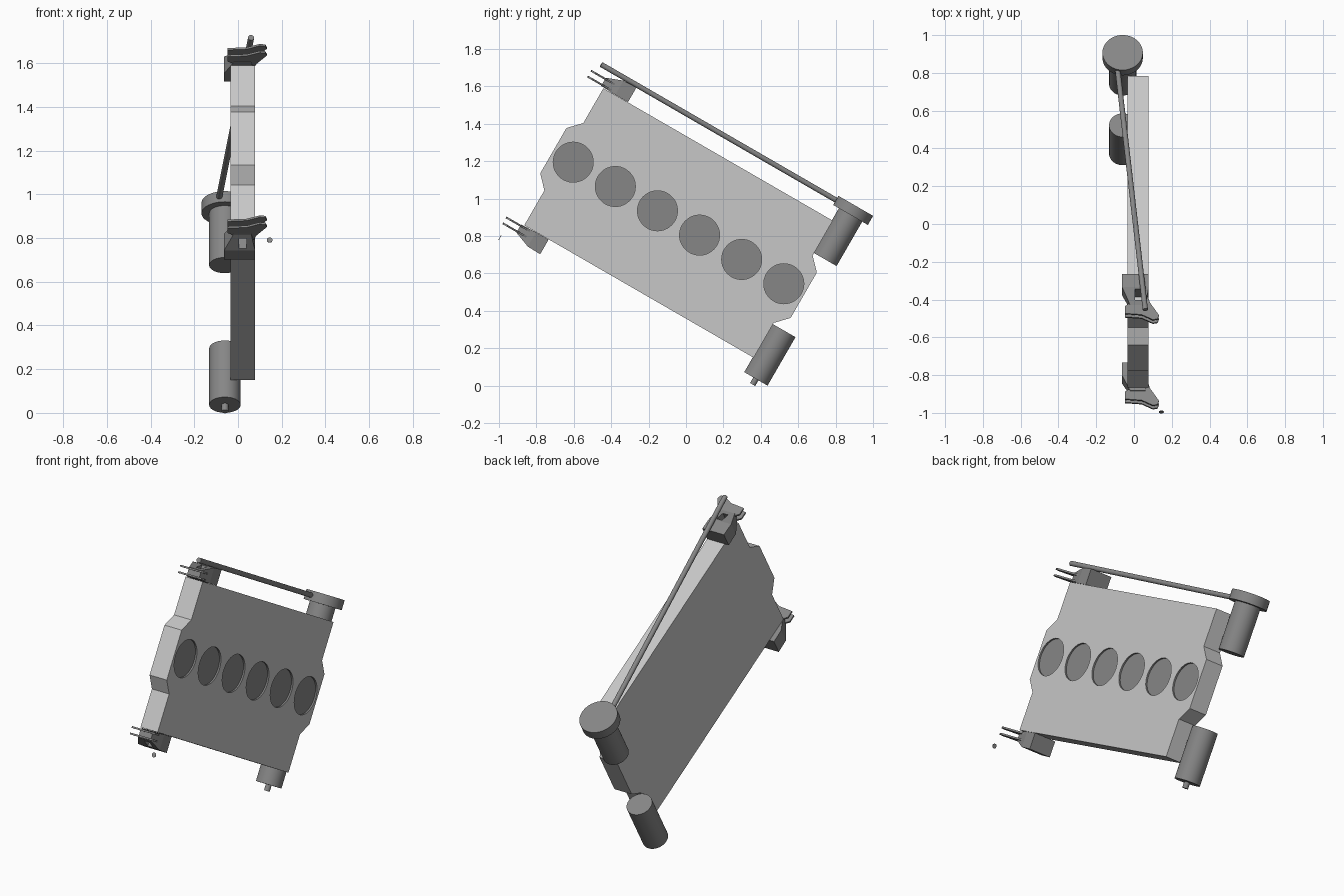
import bpy, bmesh, math
from mathutils import Matrix, Vector

if "Cube" in bpy.data.objects:
    bpy.data.objects.remove(bpy.data.objects["Cube"], do_unlink=True)

# Everything is made in an upright local frame, then tilted into place
TILT = Matrix.Translation((0, -0.04, 0.87)) @ Matrix.Rotation(math.radians(-30), 4, "X")


def material(name, value):
    mat = bpy.data.materials.new(name)
    mat.use_nodes = True
    colour = (value, value, value, 1)
    mat.diffuse_color = colour
    mat.node_tree.nodes["Principled BSDF"].inputs["Base Color"].default_value = colour
    return mat


LIGHT = material("light_grey", 0.57)
DARK = material("dark_grey", 0.24)


def finish(name, bm, mats, index=0, smooth=False):
    bmesh.ops.recalc_face_normals(bm, faces=bm.faces[:])
    mesh = bpy.data.meshes.new(name)
    for face in bm.faces:
        face.material_index = index
    bm.to_mesh(mesh)
    bm.free()
    for mat in mats:
        mesh.materials.append(mat)
    obj = bpy.data.objects.new(name, mesh)
    bpy.context.collection.objects.link(obj)
    obj.matrix_world = TILT
    if smooth:
        activate(obj)
        bpy.ops.object.shade_smooth_by_angle(angle=math.radians(35))
    return obj


def activate(obj):
    bpy.ops.object.select_all(action="DESELECT")
    bpy.context.view_layer.objects.active = obj
    obj.select_set(True)


def prism(name, points, depth, mats, index=0):
    """Extrude an outline of 3D points along a vector."""
    bm = bmesh.new()
    face = bm.faces.new([bm.verts.new(p) for p in points])
    grown = bmesh.ops.extrude_face_region(bm, geom=[face])["geom"]
    moved = [g for g in grown if isinstance(g, bmesh.types.BMVert)]
    bmesh.ops.translate(bm, verts=moved, vec=depth)
    return finish(name, bm, mats, index)


def add_rod(bm, start, end, radius, sides=40):
    start, end = Vector(start), Vector(end)
    axis = end - start
    place = Matrix.Translation((start + end) / 2) @ axis.to_track_quat("Z", "Y").to_matrix().to_4x4()
    bmesh.ops.create_cone(bm, cap_ends=True, segments=sides, radius1=radius,
                          radius2=radius, depth=axis.length, matrix=place)


def rod(name, start, end, radius, sides=40):
    bm = bmesh.new()
    add_rod(bm, start, end, radius, sides)
    return finish(name, bm, [DARK], smooth=True)


def cut(obj, cutter):
    cutter.hide_render = True
    mod = obj.modifiers.new("cut", "BOOLEAN")
    mod.operation = "DIFFERENCE"
    mod.solver = "EXACT"
    mod.object = cutter
    activate(obj)
    bpy.ops.object.modifier_apply(modifier=mod.name)
    bpy.data.objects.remove(cutter, do_unlink=True)


# Main slab with a raised bump on each end
quarter = [(0.708, 0.423), (0.708, 0.208), (0.773, 0.14)]
side = quarter + [(y, -z) for y, z in reversed(quarter)]
outline = side + [(-y, -z) for y, z in side]
slab = prism("main_slab", [(-0.035, y, z) for y, z in outline], (0.113, 0, 0), [LIGHT, DARK])

# Row of six shallow dark recesses
bm = bmesh.new()
for i in range(6):
    y = (i - 2.5) * 0.26
    add_rod(bm, (0.068, y, 0), (0.1, y, 0), 0.107, 48)
cut(slab, finish("recess_cutter", bm, [LIGHT, DARK], index=1))

# Upright cylinders at the back
rod("upper_cylinder", (-0.06, 0.775, 0.223), (-0.06, 0.775, 0.5), 0.072)
rod("upper_cap", (-0.06, 0.775, 0.497), (-0.06, 0.775, 0.553), 0.107)
rod("lower_cylinder", (-0.06, 0.775, -0.515), (-0.06, 0.775, -0.216), 0.072)
rod("lower_stub", (-0.06, 0.775, -0.55), (-0.06, 0.775, -0.51), 0.016, 20)

# Long slanted rod and the small loose disc
rod("long_rod", (0.06, -0.782, 0.527), (-0.09, 0.72, 0.527), 0.014, 20)
rod("loose_disc", (0.145, -0.789, -0.546), (0.145, -0.786, -0.546), 0.013, 20)

# Forked clips on the front corners, mirrored top and bottom
FIN = [(-0.02, -0.63), (-0.02, -0.71), (-0.047, -0.73), (-0.047, -0.775), (0.04, -0.782),
       (0.1, -0.813), (0.125, -0.808), (0.132, -0.785), (0.085, -0.71), (0.06, -0.63)]
for label, s in (("upper", 1), ("lower", -1)):
    # Block and tapered neck joined as one hull
    bm = bmesh.new()
    rings = []
    for y, x0, x1, z0, z1 in ((-0.557, -0.063, 0.078, 0.424, 0.515),
                              (-0.635, -0.063, 0.078, 0.424, 0.512),
                              (-0.725, -0.02, 0.06, 0.428, 0.478)):
        corners = ((x0, z0), (x1, z0), (x1, z1), (x0, z1))
        rings.append([bm.verts.new((x, y, z * s)) for x, z in corners])
    for a, b in zip(rings, rings[1:]):
        for i in range(4):
            j = (i + 1) % 4
            bm.faces.new((a[i], a[j], b[j], b[i]))
    bm.faces.new(rings[0])
    bm.faces.new(rings[-1])
    body = finish(label + "_clip_body", bm, [DARK])
    parts = [body]
    # Two hooked fins
    for number, z in enumerate((0.43, 0.466)):
        parts.append(prism(f"{label}_clip_fin_{number + 1}", [(x, y, z * s) for x, y in FIN],
                           (0, 0, 0.01 * s), [DARK]))
    # Slot through the neck and fins
    slot = [(0.005, -0.7), (0.04, -0.7), (0.04, -0.645), (0.005, -0.645)]
    for part in parts:
        cut(part, prism("slot_cutter", [(x, y, 0.4 * s) for x, y in slot], (0, 0, 0.2 * s), [DARK]))
